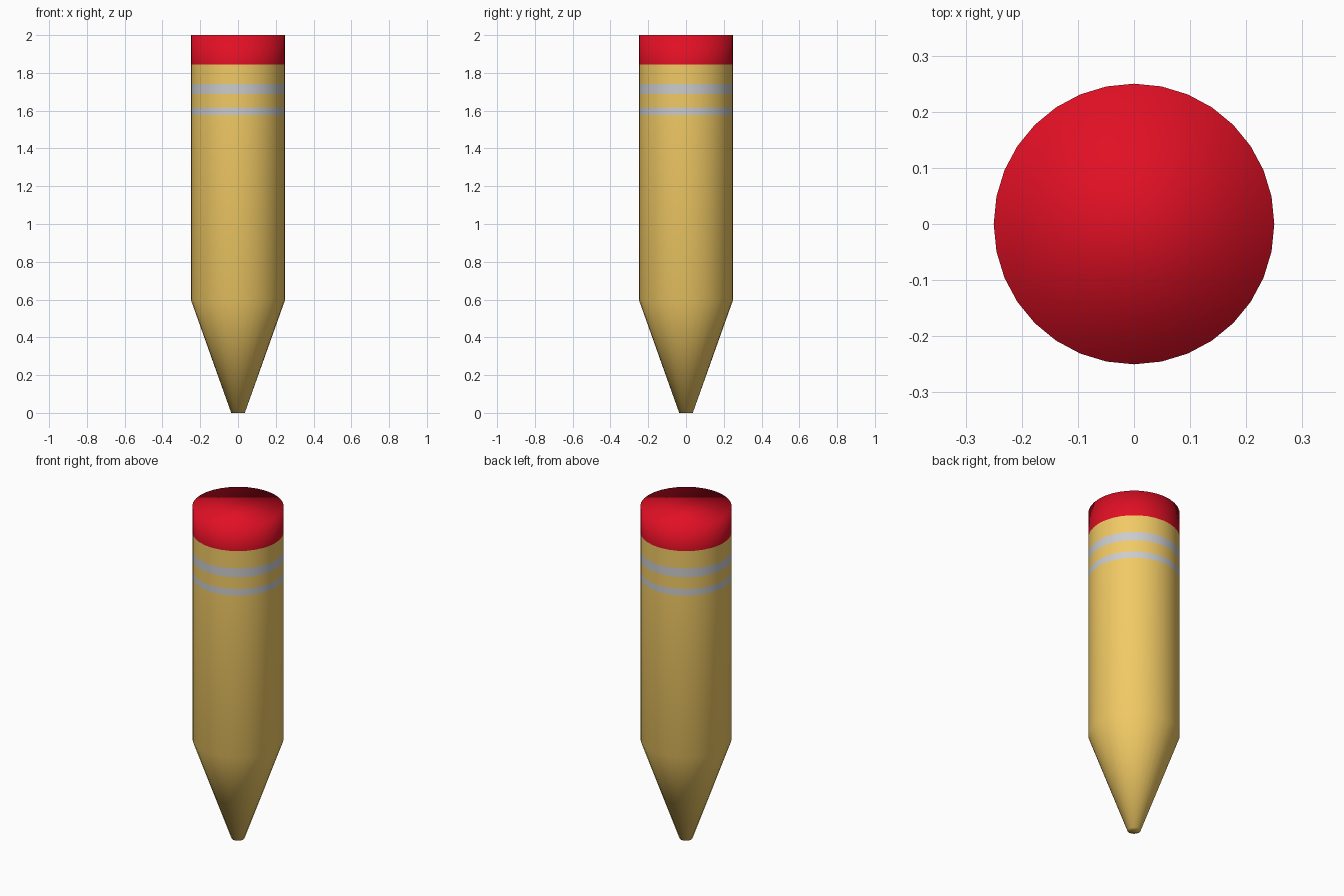
import bpy, bmesh
from math import cos, sin, tau

if "Cube" in bpy.data.objects:
    bpy.data.objects.remove(bpy.data.objects["Cube"])

SIDES = 32
R = 0.25


def material(name, rgb):
    m = bpy.data.materials.new(name)
    m.diffuse_color = (*rgb, 1)
    m.use_nodes = True
    m.node_tree.nodes["Principled BSDF"].inputs["Base Color"].default_value = m.diffuse_color
    return m


def lathe(name, profile, mat, cap_bottom=False, cap_top=False):
    """Spin (radius, z) points around z, with optional flat end caps."""
    bm = bmesh.new()
    angles = [tau * i / SIDES for i in range(SIDES)]
    rings = [[bm.verts.new((r * cos(a), r * sin(a), z)) for a in angles]
             for r, z in profile]
    for lo, hi in zip(rings, rings[1:]):
        for i in range(SIDES):
            j = (i + 1) % SIDES
            bm.faces.new((lo[i], lo[j], hi[j], hi[i]))
    if cap_bottom:
        bm.faces.new(rings[0][::-1])
    if cap_top:
        bm.faces.new(rings[-1])
    for f in bm.faces:
        f.smooth = True
    mesh = bpy.data.meshes.new(name)
    bm.to_mesh(mesh)
    bm.free()
    mesh.materials.append(mat)
    obj = bpy.data.objects.new(name, mesh)
    bpy.context.collection.objects.link(obj)
    return obj


yellow = material("yellow_paint", (0.88, 0.59, 0.13))
red = material("red_rubber", (0.75, 0.005, 0.018))
silver = material("silver_stripe", (0.52, 0.52, 0.54))

# Barrel with sharpened, blunt tip
lathe("barrel", [(0.036, 0), (R, 0.6), (R, 1.577)], yellow, cap_bottom=True)

# Alternating flush stripes and barrel sections
for name, z0, z1, mat in (
    ("narrow_stripe", 1.577, 1.617, silver),
    ("barrel_middle", 1.617, 1.687, yellow),
    ("wide_stripe", 1.687, 1.741, silver),
    ("barrel_top", 1.741, 1.845, yellow),
):
    lathe(name, [(R, z0), (R, z1)], mat)

# Eraser with softly shaded flat top
lathe("eraser", [(R, 1.845), (R, 2.0)], red, cap_top=True)
